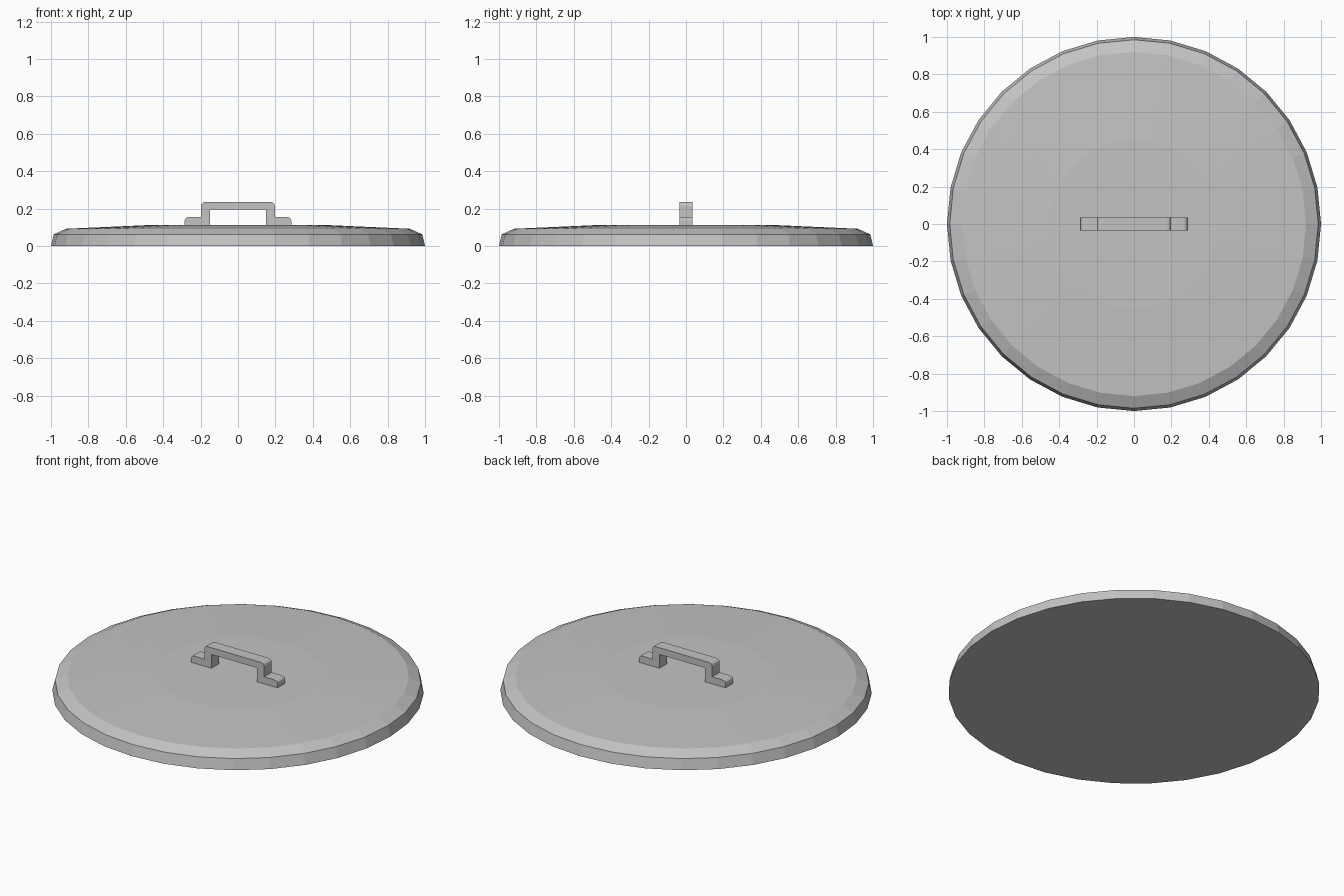
import bpy, bmesh, math

cube = bpy.data.objects.get("Cube")
if cube:
    bpy.data.objects.remove(cube, do_unlink=True)

GREY = (0.55, 0.55, 0.55, 1)
metal = bpy.data.materials.new("grey_metal")
metal.use_nodes = True
metal.diffuse_color = GREY
metal.node_tree.nodes["Principled BSDF"].inputs["Base Color"].default_value = GREY


def add_object(name, bm):
    bmesh.ops.recalc_face_normals(bm, faces=bm.faces)
    mesh = bpy.data.meshes.new(name)
    bm.to_mesh(mesh)
    bm.free()
    mesh.materials.append(metal)
    obj = bpy.data.objects.new(name, mesh)
    bpy.context.collection.objects.link(obj)
    return obj


# Lid: stacked rings with flat closed underside and crown
SIDES = 32
PROFILE = [(1.0, 0.0), (0.985, 0.062), (0.92, 0.092), (0.45, 0.113)]
bm = bmesh.new()
rings = []
for radius, z in PROFILE:
    angles = [2 * math.pi * i / SIDES for i in range(SIDES)]
    rings.append([bm.verts.new((radius * math.cos(a), radius * math.sin(a), z)) for a in angles])
for low, high in zip(rings, rings[1:]):
    for i in range(SIDES):
        j = (i + 1) % SIDES
        bm.faces.new((low[i], low[j], high[j], high[i]))
bm.faces.new(rings[0])
bm.faces.new(rings[-1])
add_object("lid", bm)

# Handle: mirrored bracket outline with rounded outer corners, extruded in depth
HALF_DEPTH = 0.035
HALF = [(0.15, 0.195), (0.15, 0.105), (0.285, 0.105), (0.285, 0.155), (0.197, 0.155), (0.197, 0.235)]
outline = HALF + [(-x, z) for x, z in reversed(HALF)]
bm = bmesh.new()
verts = [bm.verts.new((x, -HALF_DEPTH, z)) for x, z in outline]
bm.faces.new(verts)
rounded = [v for v, (x, z) in zip(verts, outline) if (abs(x), z) in (HALF[3], HALF[5])]
bmesh.ops.bevel(bm, geom=rounded, offset=0.02, segments=3, profile=0.5, affect='VERTICES')
extruded = bmesh.ops.extrude_face_region(bm, geom=bm.faces[:])
moved = [g for g in extruded["geom"] if isinstance(g, bmesh.types.BMVert)]
bmesh.ops.translate(bm, verts=moved, vec=(0, 2 * HALF_DEPTH, 0))
add_object("handle", bm)
